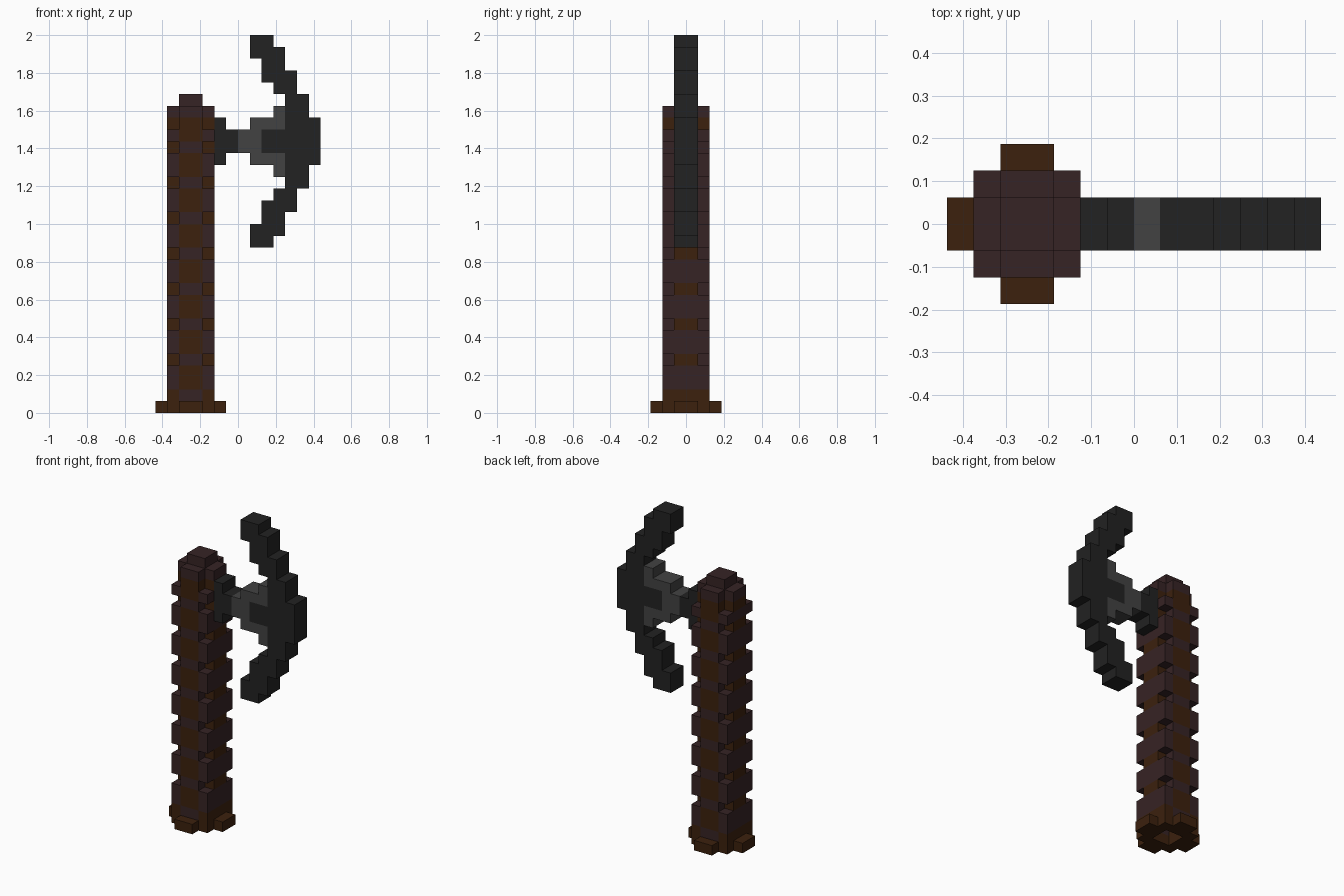
import bpy
import bmesh
from mathutils import Vector

cube = bpy.data.objects.get("Cube")
if cube:
    bpy.data.objects.remove(cube, do_unlink=True)

CELL = 1 / 16
ORIGIN = Vector((-7, -3, 0))


def make_material(name, rgb):
    mat = bpy.data.materials.new(name)
    mat.use_nodes = True
    colour = (*rgb, 1)
    mat.diffuse_color = colour
    mat.node_tree.nodes["Principled BSDF"].inputs["Base Color"].default_value = colour
    return mat


BROWN = make_material("bark brown", (0.045, 0.015, 0.004))
MAROON = make_material("dark maroon wood", (0.037, 0.017, 0.018))
IRON = make_material("dark iron", (0.016, 0.016, 0.016))
STEEL = make_material("grey steel", (0.055, 0.055, 0.055))


def fill(cells, xs, ys, zs, mat):
    """Fill an inclusive block of cells with one colour."""
    for x in range(xs[0], xs[1] + 1):
        for y in range(ys[0], ys[1] + 1):
            for z in range(zs[0], zs[1] + 1):
                cells[x, y, z] = mat


def build(name, cells):
    """Skin the block cells with faces wherever a neighbour is empty."""
    mesh = bpy.data.meshes.new(name)
    mats = list(dict.fromkeys(cells.values()))
    for mat in mats:
        mesh.materials.append(mat)
    bm = bmesh.new()
    for cell, mat in cells.items():
        centre = Vector(cell) + Vector((0.5, 0.5, 0.5)) + ORIGIN
        for axis in range(3):
            for sign in (-1, 1):
                n = Vector((0, 0, 0))
                n[axis] = sign
                if tuple(int(c + d) for c, d in zip(cell, n)) in cells:
                    continue
                u = Vector((0, 0, 0))
                u[(axis + 1) % 3] = 0.5
                v = n.cross(u)
                mid = centre + n * 0.5
                ring = [mid - u - v, mid + u - v, mid + u + v, mid - u + v]
                face = bm.faces.new([bm.verts.new(p * CELL) for p in ring])
                face.material_index = mats.index(mat)
    bmesh.ops.remove_doubles(bm, verts=bm.verts, dist=CELL / 100)
    bm.to_mesh(mesh)
    bm.free()
    obj = bpy.data.objects.new(name, mesh)
    bpy.context.collection.objects.link(obj)


# Handle: hollow square shaft with notched corners and alternating bands
handle = {}
for z in range(26):
    band = z % 3 == 1
    face_mat = MAROON if band else BROWN
    side_mat = BROWN if band or z in (0, 24) else MAROON
    if z == 25:
        face_mat = side_mat = MAROON
    for y in (1, 4):
        fill(handle, (2, 3), (y, y), (z, z), face_mat)
    for x in (1, 4):
        fill(handle, (x, x), (2, 3), (z, z), side_mat)
    if z < 2 or (z < 24 and not band):
        for x in (1, 4):
            for y in (1, 4):
                handle[x, y, z] = BROWN if z < 2 else MAROON
build("handle", handle)

# Pommel cap on top of the shaft
cap = {}
fill(cap, (2, 3), (2, 3), (25, 26), MAROON)
build("handle_cap", cap)

# Four feet around the bottom
feet = {}
for end in (0, 5):
    fill(feet, (end, end), (2, 3), (0, 0), BROWN)
    fill(feet, (2, 3), (end, end), (0, 0), BROWN)
build("base_feet", feet)

# Neck joining the shaft to the axe head
neck = {}
fill(neck, (5, 5), (2, 3), (21, 24), IRON)
fill(neck, (6, 6), (2, 3), (22, 23), IRON)
build("neck", neck)


def mirrored(cells, xs, zs, mat):
    """Fill a block and its copy below the middle of the axe head."""
    fill(cells, xs, (2, 3), zs, mat)
    fill(cells, xs, (2, 3), (45 - zs[1], 45 - zs[0]), mat)


# Crescent blade
blade = {}
mirrored(blade, (8, 9), (30, 31), IRON)
mirrored(blade, (9, 10), (28, 30), IRON)
mirrored(blade, (10, 11), (27, 28), IRON)
mirrored(blade, (11, 12), (23, 26), IRON)
mirrored(blade, (13, 13), (23, 24), IRON)
mirrored(blade, (9, 10), (23, 23), IRON)
build("blade", blade)

# Forked grey bracket holding the blade
bracket = {}
mirrored(bracket, (7, 8), (23, 23), STEEL)
mirrored(bracket, (8, 10), (24, 24), STEEL)
mirrored(bracket, (10, 10), (25, 25), STEEL)
build("blade_bracket", bracket)
